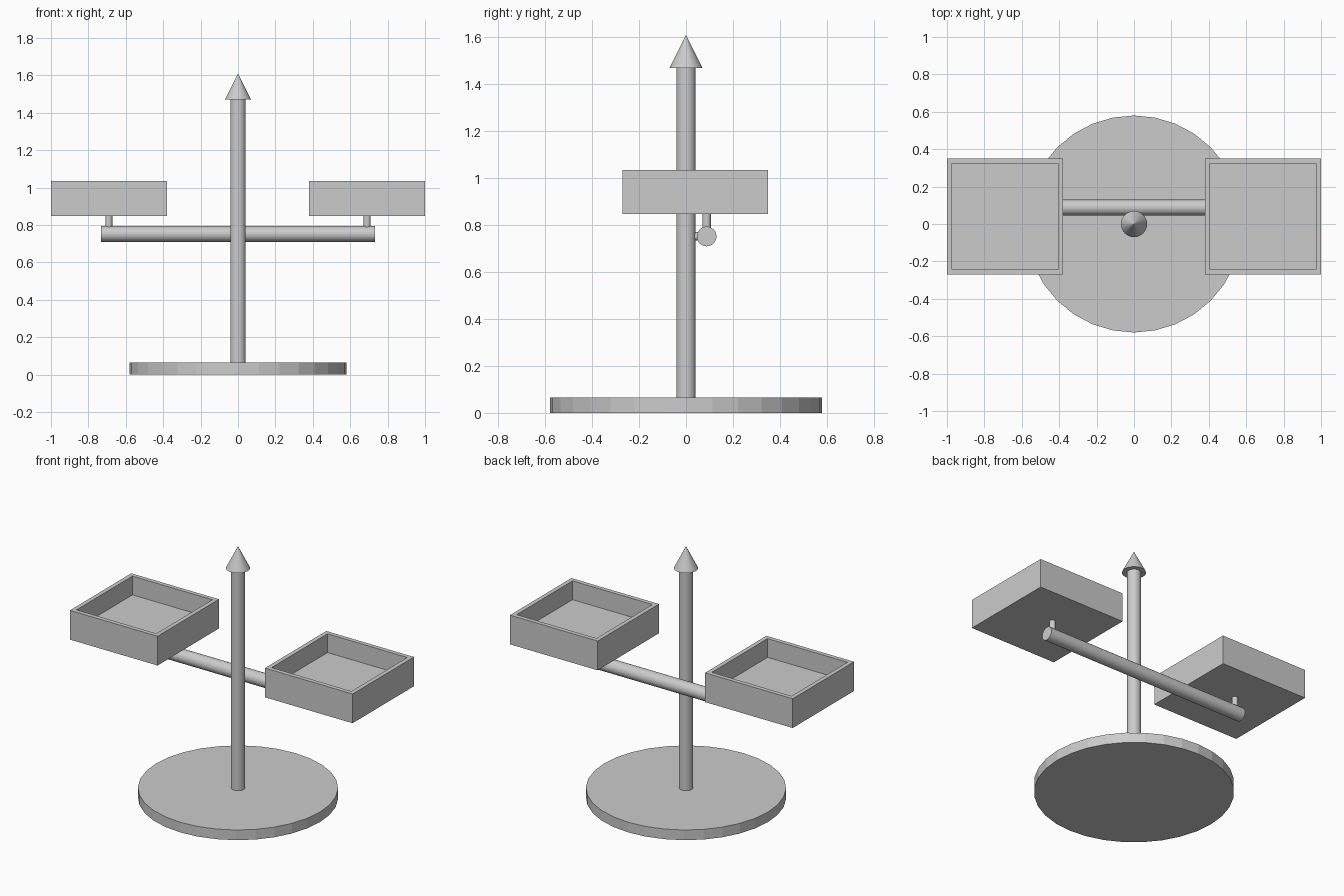
import bpy, bmesh
from mathutils import Vector

if "Cube" in bpy.data.objects:
    bpy.data.objects.remove(bpy.data.objects["Cube"])


def rod(name, start, end, r1, r2=None):
    """32-sided cylinder or cone running from start to end."""
    a, b = Vector(start), Vector(end)
    bpy.ops.mesh.primitive_cone_add(
        vertices=32, radius1=r1, radius2=r1 if r2 is None else r2,
        depth=(b - a).length, location=(a + b) / 2,
        rotation=(b - a).to_track_quat('Z', 'Y').to_euler())
    bpy.context.object.name = name
    return bpy.context.object


def tray(name, x, y, z0, z1, size, wall, floor_z):
    """Open square box: the top face is inset, then pushed down."""
    bm = bmesh.new()
    bmesh.ops.create_cube(bm, size=1)
    for v in bm.verts:
        v.co = (v.co.x * size, v.co.y * size, z1 if v.co.z > 0 else z0)
    bm.normal_update()
    top = max(bm.faces, key=lambda f: f.calc_center_median().z)
    bmesh.ops.inset_region(bm, faces=[top], thickness=wall)
    inner = bmesh.ops.extrude_discrete_faces(bm, faces=[top])['faces'][0]
    for v in inner.verts:
        v.co.z = floor_z
    bmesh.ops.recalc_face_normals(bm, faces=bm.faces)
    mesh = bpy.data.meshes.new(name)
    bm.to_mesh(mesh)
    bm.free()
    ob = bpy.data.objects.new(name, mesh)
    ob.location = (x, y, 0)
    bpy.context.collection.objects.link(ob)


# Base, post and pointed tip
rod("base", (0, 0, 0), (0, 0, 0.065), 0.58)
rod("post", (0, 0, 0.06), (0, 0, 1.475), 0.041)
rod("tip", (0, 0, 1.47), (0, 0, 1.61), 0.07, 0)

# Crossbeam behind the post, joined by a short pivot pin
BEAM_Y, BEAM_Z = 0.088, 0.752
rod("beam", (-0.733, BEAM_Y, BEAM_Z), (0.733, BEAM_Y, BEAM_Z), 0.042)
rod("pivot_pin", (0, 0, BEAM_Z), (0, BEAM_Y, BEAM_Z), 0.018)

# A tray on a small peg at each end
for side, s in (("left", -1), ("right", 1)):
    rod(side + "_peg", (s * 0.69, BEAM_Y, BEAM_Z), (s * 0.69, BEAM_Y, 0.855), 0.018)
    tray(side + "_tray", s * 0.69, 0.04, 0.848, 1.035, 0.62, 0.039, 0.915)
